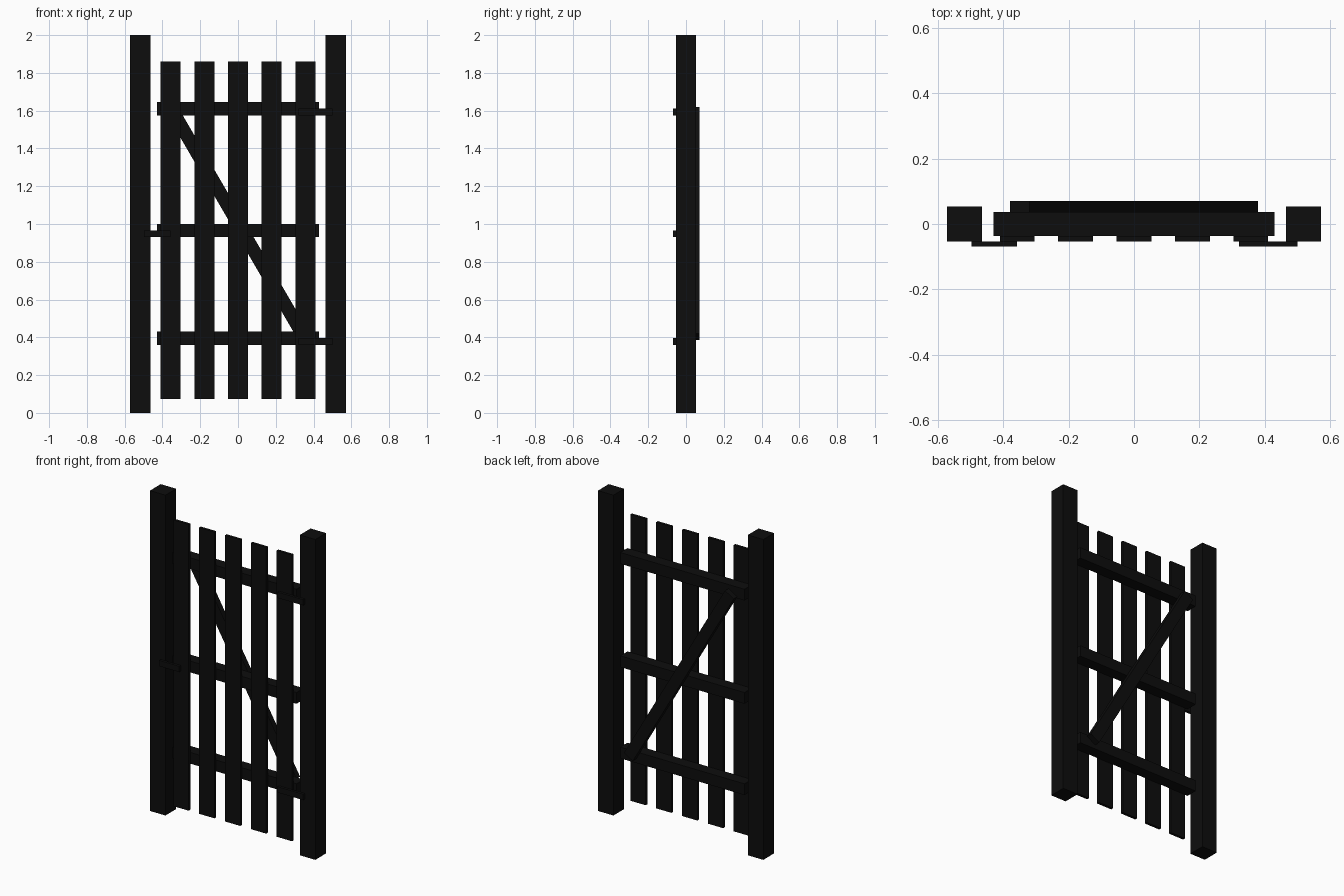
import bpy
import math

old = bpy.data.objects.get("Cube")
if old:
    bpy.data.objects.remove(old, do_unlink=True)

# One near-black paint for the whole gate
paint = bpy.data.materials.new("black_paint")
paint.use_nodes = True
colour = (0.004, 0.004, 0.004, 1.0)
paint.diffuse_color = colour
paint.node_tree.nodes["Principled BSDF"].inputs["Base Color"].default_value = colour


def box(name, x, y, z, turn=0.0):
    """Box from (min, max) ranges on each axis, turned about its own y axis."""
    spans = (x, y, z)
    bpy.ops.mesh.primitive_cube_add(size=1, location=[(a + b) / 2 for a, b in spans])
    part = bpy.context.object
    part.name = name
    part.scale = [b - a for a, b in spans]
    part.rotation_euler.y = turn
    part.data.materials.append(paint)
    return part


# Side posts
POST_Y = (-0.053, 0.053)
box("left_post", (0.464, 0.571), POST_Y, (0, 2))
box("right_post", (-0.571, -0.464), POST_Y, (0, 2))

# Upright slats on the front of the rails
for i in range(5):
    x = (i - 2) * 0.1785
    box(f"slat_{i + 1}", (x - 0.053, x + 0.053), (-0.053, -0.036), (0.073, 1.86))

# Horizontal rails
RAIL_Z = {"bottom": 0.36, "middle": 0.93, "top": 1.575}
for level, z in RAIL_Z.items():
    box(f"{level}_rail", (-0.429, 0.429), (-0.036, 0.036), (z, z + 0.07))

# Diagonal brace across the back
box("diagonal_brace", (-0.694, 0.694), (0.036, 0.071), (0.968, 1.038), math.radians(59.8))

# Hinges and latch plates on the front
PLATE_Y = (-0.069, -0.053)
for level in ("bottom", "top"):
    z = RAIL_Z[level]
    box(f"{level}_hinge", (0.321, 0.499), PLATE_Y, (z, z + 0.036))
z = RAIL_Z["middle"]
box("latch", (-0.497, -0.358), PLATE_Y, (z, z + 0.036))
